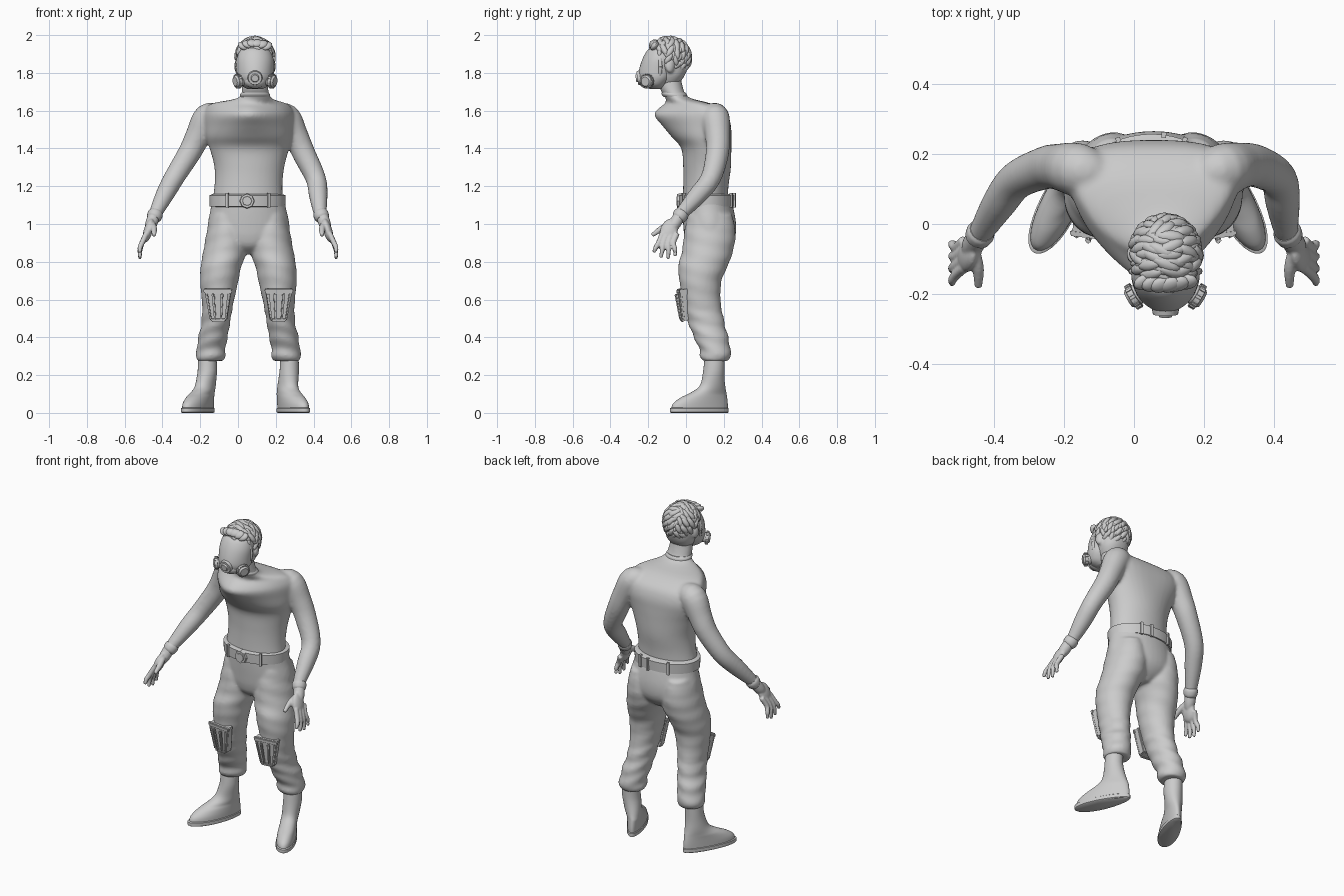
import bpy, bmesh, math
from mathutils import Vector, Matrix, Euler

if bpy.data.objects.get("Cube"):
    bpy.data.objects.remove(bpy.data.objects["Cube"])

GREY = (0.6, 0.6, 0.6, 1)
mat = bpy.data.materials.new("plain grey")
mat.use_nodes = True
mat.diffuse_color = GREY
mat.node_tree.nodes["Principled BSDF"].inputs["Base Color"].default_value = GREY
MID = 0.055  # centre line of the hips and legs


def finish(name, bm, voxel=0, relax=0):
    """Turn a bmesh into a smooth object, optionally fused into one skin."""
    bmesh.ops.recalc_face_normals(bm, faces=bm.faces)
    mesh = bpy.data.meshes.new(name)
    bm.to_mesh(mesh)
    bm.free()
    ob = bpy.data.objects.new(name, mesh)
    bpy.context.collection.objects.link(ob)
    mesh.materials.append(mat)
    bpy.ops.object.select_all(action='DESELECT')
    ob.select_set(True)
    bpy.context.view_layer.objects.active = ob
    bpy.ops.object.shade_smooth_by_angle(angle=math.radians(40))
    if voxel:
        fuse = ob.modifiers.new("fuse", 'REMESH')
        fuse.mode, fuse.voxel_size, fuse.use_smooth_shade = 'VOXEL', voxel, True
        soft = ob.modifiers.new("soften", 'SMOOTH')
        soft.factor, soft.iterations = 0.5, relax


def spline(rows, sub=4):
    """Catmull-Rom through tuples of any length."""
    rows = [rows[0]] + [tuple(r) for r in rows] + [rows[-1]]
    out = []
    for a, b, c, d in zip(rows, rows[1:], rows[2:], rows[3:]):
        for k in range(sub):
            t = k / sub
            out.append([q + t / 2 * (r - p + t * (2 * p - 5 * q + 4 * r - s + t * (3 * (q - r) + s - p)))
                        for p, q, r, s in zip(a, b, c, d)])
    return out + [list(rows[-1])]


def skin(bm, rings):
    loops = [[bm.verts.new(p) for p in ring] for ring in rings]
    n = len(loops[0])
    for lo, hi in zip(loops, loops[1:]):
        for i in range(n):
            bm.faces.new((lo[i], lo[(i + 1) % n], hi[(i + 1) % n], hi[i]))
    bm.faces.new(loops[0])
    bm.faces.new(loops[-1])


def loft(bm, rows, place=lambda p: p, fold=0, n=40, sub=4):
    """Level rings given as z, x from, x to, y from, y to, back widening (which also squares the back)."""
    rings = []
    for z, x0, x1, y0, y1, widen in spline(rows, sub):
        ring = []
        for i in range(n):
            a = math.tau * i / n
            c, s = math.cos(a), math.sin(a)
            m = 2 + 3 * max(0, widen) * (s > 0)
            k = (1 + fold * math.sin(z * 75 + 2 * math.sin(a + 1) + s)) / (abs(c) ** m + abs(s) ** m) ** (1 / m)
            ring.append(place(Vector(((x0 + x1) / 2 + (x1 - x0) / 2 * c * k * (1 + widen * s),
                                      (y0 + y1) / 2 + (y1 - y0) / 2 * s * k, z))))
        rings.append(ring)
    skin(bm, rings)


def tube(bm, rows, n=16, sub=4):
    """Round limb through points given as x, y, z, radius."""
    pts = spline(rows, sub)
    rings = []
    for i, p in enumerate(pts):
        along = Vector(pts[min(i + 1, len(pts) - 1)][:3]) - Vector(pts[max(i - 1, 0)][:3])
        q = along.to_track_quat('Z', 'Y')
        rings.append([Vector(p[:3]) + q @ Vector((math.cos(math.tau * k / n), math.sin(math.tau * k / n), 0)) * p[3]
                      for k in range(n)])
    skin(bm, rings)


def ball(bm, loc, size, rot=Matrix(), u=24, v=14):
    bmesh.ops.create_uvsphere(bm, u_segments=u, v_segments=v, radius=1,
                              matrix=Matrix.Translation(loc) @ rot @ Matrix.Diagonal((*size, 1)))


def box(bm, loc, size, rot=Matrix()):
    bmesh.ops.create_cube(bm, size=1, matrix=Matrix.Translation(loc) @ rot @ Matrix.Diagonal((*size, 1)))


def disc(bm, loc, axis, r1, r2, depth, n=24):
    turn = Vector(axis).to_track_quat('Z', 'Y').to_matrix().to_4x4()
    bmesh.ops.create_cone(bm, cap_ends=True, segments=n, radius1=r1, radius2=r2, depth=depth,
                          matrix=Matrix.Translation(loc) @ turn)


# Torso, neck and arms fused into one skin
bm = bmesh.new()
loft(bm, [(1.1, -.14, .24, -.02, .22, 0), (1.2, -.125, .235, -.015, .225, 0), (1.3, -.125, .245, -.015, .238, 0),
          (1.4, -.15, .27, -.025, .24, .05), (1.46, -.168, .283, -.075, .24, .15), (1.52, -.165, .28, -.125, .238, .3),
          (1.575, -.155, .27, -.168, .22, .42), (1.61, -.14, .255, -.148, .185, .45),
          (1.64, -.11, .23, -.11, .125, .4), (1.67, .005, .175, -.11, .015, 0),
          (1.72, .02, .16, -.14, -.015, 0), (1.8, .03, .15, -.15, -.03, 0)])
arms = {"right": [(-.1, .14, 1.57, .06), (-.16, .155, 1.563, .077), (-.21, .163, 1.47, .068), (-.255, .16, 1.38, .062),
                  (-.335, .125, 1.25, .055), (-.385, .06, 1.16, .05), (-.435, -.02, 1.06, .036), (-.45, -.045, 1.03, .03)],
        "left": [(.2, .14, 1.57, .06), (.255, .155, 1.563, .076), (.305, .167, 1.47, .067), (.35, .165, 1.37, .062),
                 (.412, .13, 1.24, .055), (.425, .06, 1.15, .05), (.435, -.02, 1.06, .036), (.45, -.045, 1.03, .03)]}
for path in arms.values():
    tube(bm, path)
finish("body", bm, .009, 10)

# Collar seam round the neck
bm = bmesh.new()
loft(bm, [(1.672, .012, .168, -.118, .008, 0), (1.685, .011, .169, -.128, .005, 0), (1.695, .018, .162, -.13, -.002, 0)])
finish("collar", bm)

# Gloved hands
for word, side in (("right", -1), ("left", 1)):
    bm = bmesh.new()
    ball(bm, (side * .475, -.09, .965), (.024, .046, .068), Euler((-.3, -.3 * side, 0)).to_matrix().to_4x4())
    tube(bm, [(side * .442, -.03, 1.05, .032), (side * .46, -.06, 1.0, .032), (side * .47, -.08, .97, .024)])
    for i, tip in enumerate((.85, .822, .815, .83)):
        y = -.135 + .026 * i
        tube(bm, [(side * .485, y + .01, .95, .015), (side * .508, y - .01, .9, .0145),
                  (side * .519, y - .025 + .008 * i, (.9 + tip) / 2, .013), (side * .519, y - .036 + .012 * i, tip, .009)], 10)
    tube(bm, [(side * .455, -.085, 1.0, .018), (side * .445, -.13, .975, .017), (side * .445, -.18, .94, .011)], 10)
    finish(word + "_hand", bm, .005, 3)
    bm = bmesh.new()
    tube(bm, [(side * .434, -.018, 1.063, .036), (side * .438, -.025, 1.052, .041), (side * .445, -.037, 1.035, .039),
              (side * .449, -.044, 1.026, .032)])
    finish(word + "_glove_cuff", bm)

# Trousers: hips and two baggy legs
bm = bmesh.new()
loft(bm, [(1.14, -.14, .245, -.02, .235, 0), (1.08, -.145, .255, -.02, .252, 0), (1.0, -.16, .272, -.015, .265, 0),
          (.93, -.155, .265, -.008, .26, 0), (.88, -.09, .2, .01, .23, 0), (.84, .03, .08, .06, .18, 0)])
for side in (-1, 1):
    def place(p, side=side):
        return Vector((MID + side * p.x, p.y, p.z))
    loft(bm, [(1.05, .03, .2, .01, .245, 0), (.95, .004, .222, -.01, .262, 0), (.86, .006, .238, -.02, .25, 0),
              (.78, .036, .252, -.04, .222, 0), (.7, .053, .255, -.035, .188, 0), (.6, .075, .247, -.02, .183, 0),
              (.5, .098, .24, 0, .195, 0)], place, .012)
    loft(bm, [(.55, .085, .244, -.01, .19, 0), (.46, .1, .25, .018, .207, 0), (.4, .11, .266, .042, .224, 0),
              (.34, .122, .272, .07, .234, 0), (.3, .122, .28, .075, .238, 0), (.275, .135, .27, .09, .225, 0)],
         place, .035)
finish("trousers", bm, .009, 4)

# Belt with loops and buckle
bm = bmesh.new()
loft(bm, [(z, -.15 + g, .25 - g, -.035 + g, .255 - g, 0)
          for z, g in ((1.09, .02), (1.093, 0), (1.152, -.002), (1.16, .02))], n=64, sub=1)
finish("belt", bm)
bm = bmesh.new()
for deg in (62, 80, 118, 238, 304):
    a = math.radians(deg)
    box(bm, (.05 + .202 * math.cos(a), .11 + .147 * math.sin(a), 1.125), (.014, .016, .076),
        Matrix.Rotation(math.atan2(math.sin(a) * .2, math.cos(a) * .14) + math.pi / 2, 4, 'Z'))
finish("belt_loops", bm)
bm = bmesh.new()
disc(bm, (.048, -.036, 1.122), (0, -1, 0), .041, .037, .022, 8)
disc(bm, (.048, -.046, 1.122), (0, -1, 0), .028, .024, .01, 8)
finish("buckle", bm)

# Knee pads: tapered plate wrapped round the knee, with raised frame and ribs
for word, side in (("right", -1), ("left", 1)):
    bm = bmesh.new()
    tilt = Matrix.Rotation(side * .12, 4, 'Z') @ Matrix.Rotation(.2, 4, 'X')
    base = Matrix.Translation((MID + side * .16, -.02, .57)) @ tilt
    for loc, size in [((0, 0, 0), (.14, .04, .165)), ((0, -.021, .075), (.15, .018, .025)),
                      ((0, -.02, -.078), (.12, .016, .016))] + \
                     [((x, -.021, -.005), (.016, .016, .14)) for x in (-.062, -.024, .024, .062)]:
        box(bm, loc, size)
    for v in bm.verts:
        v.co.x *= .82 + v.co.z * 2.4
        v.co.y += 4 * v.co.x ** 2
    bmesh.ops.bevel(bm, geom=bm.edges[:], offset=.004, segments=2, affect='EDGES')
    bm.transform(base)
    finish(word + "_knee_pad", bm)

# Boots and soles, toes turned outwards, feet set slightly to the right of the ankles
for word, side in (("right", -1), ("left", 1)):
    def place(p, side=side):
        low = min(1, max(0, (.22 - p.z) / .12))
        splay = .42 * (.145 - p.y) * low
        return Vector((MID - .015 * low + side * (.217 + p.x + splay), p.y, p.z))
    bm = bmesh.new()
    loft(bm, [(.31, -.048, .048, .1, .205, 0), (.2, -.052, .052, .088, .203, 0), (.14, -.052, .052, .07, .208, 0),
              (.105, -.052, .052, .02, .214, -.05), (.08, -.054, .054, -.03, .218, -.1),
              (.05, -.056, .056, -.068, .221, -.15), (.02, -.056, .056, -.078, .221, -.17)], place)
    finish(word + "_boot", bm)
    bm = bmesh.new()
    loft(bm, [(z, -.06 + g, .06 - g, -.085 + g, .226 - g, -.17) for z, g in
              ((0, .006), (.004, 0), (.024, 0), (.028, .006))], place, sub=1)
    finish(word + "_sole", bm)

# Head and ears
bm = bmesh.new()
loft(bm, [(1.72, .05, .13, -.15, -.05, 0), (1.745, .03, .15, -.18, -.035, .1), (1.79, .008, .172, -.19, -.005, .1),
          (1.85, -.003, .183, -.195, .015, 0), (1.91, -.003, .183, -.195, .015, 0), (1.96, .02, .16, -.175, -.005, 0),
          (1.98, .06, .12, -.12, -.05, 0)])
for side in (-1, 1):
    ball(bm, (.09 + side * .095, -.085, 1.835), (.014, .024, .036), Matrix.Rotation(side * .3, 4, 'Z'))
finish("head", bm, .007, 3)

# Hair: overlapping combed locks spread over the scalp, chunkier on top
bm = bmesh.new()
COUNT = 150
centre = Vector((.09, -.088, 1.88))
for i in range(COUNT):
    h = 1 - 1.75 * (i + .5) / COUNT
    a = i * 2.39996
    flat = math.sqrt(1 - h * h)
    d = Vector((flat * math.cos(a), flat * math.sin(a), h))
    p = centre + Vector((d.x * .097, d.y * .109, d.z * .102))
    if p.z < 1.81 - .68 * p.y:
        continue
    normal = Vector((d.x / .097, d.y / .109, d.z / .102)).normalized()
    comb = Vector((.9 * (1 if d.x > -.3 else -1), .5 * math.sin(5 * i), -.6 - .8 * max(d.y, 0)))
    comb = (comb - normal * comb.dot(normal)).normalized()
    turn = Matrix((comb, normal.cross(comb), normal)).transposed().to_4x4()
    big = 1 + .2 * math.sin(7 * i) + .3 * max(h, 0)
    ball(bm, p, (.029 * big, .013 * big, .011 * big), turn, 10, 6)
# swept quiff along the hairline
for i in range(6):
    rise = math.sin(.3 + i * .5)
    ball(bm, (.03 + .024 * i, -.162 - .012 * rise, 1.935 + .022 * rise), (.034, .026, .016),
         Euler((.75, .35 - .15 * i, .3)).to_matrix().to_4x4(), 12, 8)
finish("hair", bm)

# Breathing mask: visor, rim, centre valve and two side filters
bm = bmesh.new()
loft(bm, [(1.715, .05, .13, -.19, -.12, 0), (1.735, .015, .165, -.225, -.1, 0), (1.77, -.002, .182, -.25, -.08, .1),
          (1.81, -.006, .186, -.25, -.07, .1), (1.87, -.006, .186, -.232, -.07, .1), (1.915, .01, .17, -.208, -.08, .1),
          (1.935, .04, .14, -.185, -.1, 0)])
finish("visor", bm)
bm = bmesh.new()
tube(bm, [(.09 + .096 * math.cos(math.tau * i / 20), -.17 + .035 * abs(math.cos(math.tau * i / 20)),
           1.833 + .103 * math.sin(math.tau * i / 20), .01) for i in range(21)], 10, 2)
finish("mask_rim", bm)
bm = bmesh.new()
ball(bm, (.09, -.205, 1.757), (.06, .045, .04))
disc(bm, (.09, -.238, 1.775), (0, -1, -.15), .044, .036, .04)
disc(bm, (.09, -.259, 1.772), (0, -1, -.15), .025, .018, .014)
finish("centre_valve", bm)
for word, side in (("right", -1), ("left", 1)):
    bm = bmesh.new()
    out = Vector((side * .85, -.5, -.12)).normalized()
    hub = Vector((.09 + side * .084, -.203, 1.757))
    turn = out.to_track_quat('Z', 'Y').to_matrix().to_4x4()
    disc(bm, hub - out * .012, out, .026, .03, .035)
    disc(bm, hub + out * .008, out, .036, .036, .018)
    disc(bm, hub + out * .021, out, .033, .024, .01)
    for k in range(14):
        a = math.tau * k / 14
        box(bm, hub + out * .008 + turn @ Vector((math.cos(a), math.sin(a), 0)) * .035, (.008, .008, .017),
            turn @ Matrix.Rotation(a, 4, 'Z'))
    finish(word + "_filter", bm)
